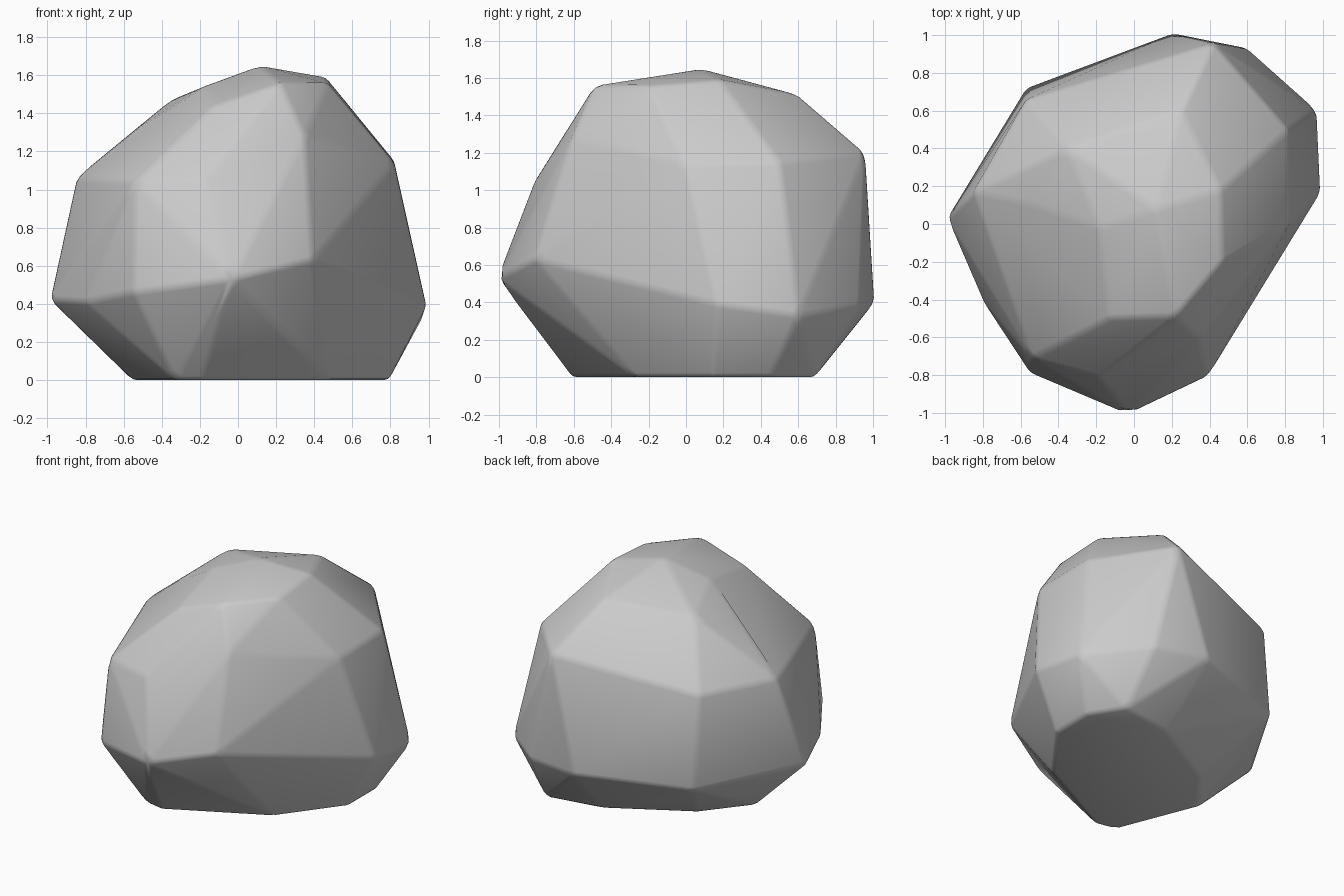
import bpy, bmesh, math

if "Cube" in bpy.data.objects:
    bpy.data.objects.remove(bpy.data.objects["Cube"])

# Corner rings of the boulder, from the ground up
base = [(-.33, -.58, 0), (-.19, -.61, 0), (.48, -.27, 0), (.79, .14, 0), (.79, .45, 0),
        (.64, .69, 0), (.24, .62, 0), (-.31, .31, 0), (-.56, 0, 0)]
belt = [(.39, -.81, .63), (-.03, -1.01, .53), (-.55, -.79, .46), (-.80, -.41, .41),
        (-.99, .03, .42), (-.57, .72, .38), (.20, 1.01, .40), (.60, .93, .38),
        (.97, .60, .33), (.99, .17, .39)]
shoulder = [(.35, -.61, 1.28), (-.18, -.81, 1.05), (-.54, -.71, 1.04), (-.85, .17, 1.06),
            (-.57, .66, 1.05), (.42, .96, 1.20), (.82, .50, 1.15), (.82, 0, 1.14)]
crown = [(-.36, -.47, 1.24), (-.13, -.50, 1.44), (.22, -.49, 1.56), (.47, -.20, 1.56),
         (.46, .18, 1.59), (.25, .60, 1.51), (-.35, .40, 1.47), (-.53, .10, 1.32),
         (-.18, -.02, 1.54), (.12, .08, 1.65)]

# Faceted hull through the corners, near-flat triangles merged into facets
bm = bmesh.new()
for p in base + belt + shoulder + crown:
    bm.verts.new(p)
res = bmesh.ops.convex_hull(bm, input=bm.verts[:])
junk = list({g for g in res["geom_interior"] + res["geom_unused"]
             if isinstance(g, bmesh.types.BMVert) and g.is_valid})
if junk:
    bmesh.ops.delete(bm, geom=junk, context='VERTS')
bmesh.ops.dissolve_limit(bm, angle_limit=math.radians(6), verts=bm.verts[:], edges=bm.edges[:])
bmesh.ops.recalc_face_normals(bm, faces=bm.faces[:])

# Softly worn edges
bmesh.ops.bevel(bm, geom=bm.edges[:], offset=.025, segments=2, profile=.5,
                affect='EDGES', clamp_overlap=True)

mesh = bpy.data.meshes.new("boulder")
bm.to_mesh(mesh)
bm.free()
for f in mesh.polygons:
    f.use_smooth = True
rock = bpy.data.objects.new("boulder", mesh)
bpy.context.collection.objects.link(rock)
